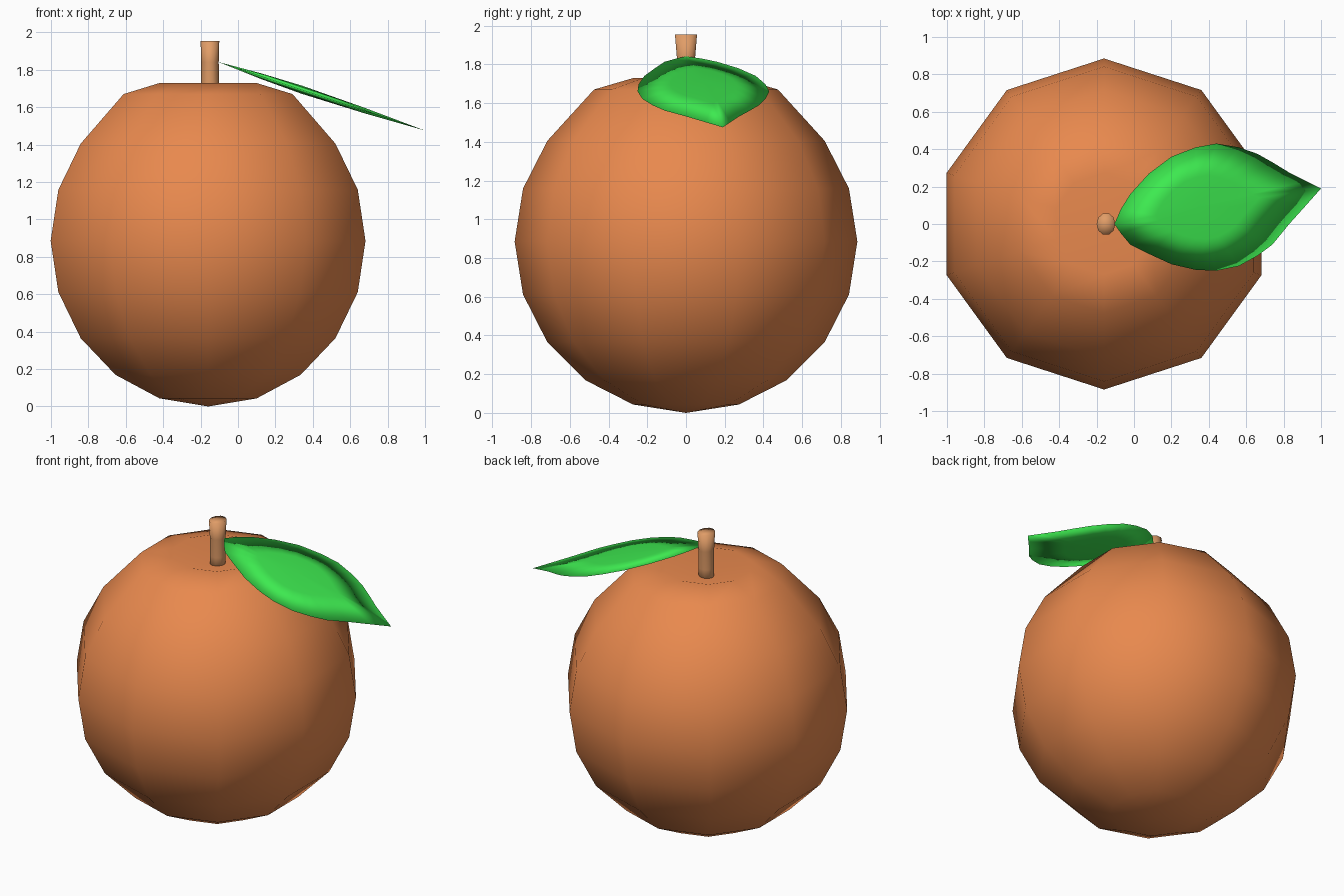
import bpy, bmesh
from math import sin, cos, pi, radians

if "Cube" in bpy.data.objects:
    bpy.data.objects.remove(bpy.data.objects["Cube"])

CX = -0.16  # axis of fruit and stem


def make_object(name, bm, color):
    bmesh.ops.recalc_face_normals(bm, faces=bm.faces)
    mesh = bpy.data.meshes.new(name)
    bm.to_mesh(mesh)
    bm.free()
    for p in mesh.polygons:
        p.use_smooth = True
    ob = bpy.data.objects.new(name, mesh)
    bpy.context.collection.objects.link(ob)
    mat = bpy.data.materials.new(name + "_color")
    mat.diffuse_color = (*color, 1)
    mat.use_nodes = True
    mat.node_tree.nodes["Principled BSDF"].inputs["Base Color"].default_value = mat.diffuse_color
    mesh.materials.append(mat)
    return ob


def bridge(bm, rings):
    for a, b in zip(rings, rings[1:]):
        n = len(a)
        for i in range(n):
            j = (i + 1) % n
            bm.faces.new((a[i], a[j], b[j], b[i]))


def fan(bm, ring, tip):
    for i in range(len(ring)):
        bm.faces.new((ring[i], ring[(i + 1) % len(ring)], tip))


# Fruit: ten-sided sphere with a dimple around the stem
R = 0.885
profile = [(R * sin(radians(a)), R - R * cos(radians(a))) for a in range(18, 127, 18)]
profile += [(0.475, 1.67), (0.27, 1.73)]
bm = bmesh.new()
rings = [[bm.verts.new((CX + r * cos(pi / 2 + i * pi / 5), r * sin(pi / 2 + i * pi / 5), z))
          for i in range(10)] for r, z in profile]
bridge(bm, rings)
fan(bm, rings[0], bm.verts.new((CX, 0, 0)))
fan(bm, rings[-1], bm.verts.new((CX, 0, 1.65)))
make_object("fruit", bm, (0.81, 0.25, 0.076))

# Stem: short twig, a little wider at the top
bm = bmesh.new()
rings = [[bm.verts.new((CX + 0.01 + rx * cos(i * pi / 5), ry * sin(i * pi / 5), z))
          for i in range(10)]
         for rx, ry, z in [(0.05, 0.045, 1.62), (0.048, 0.048, 1.72),
                           (0.047, 0.05, 1.84), (0.05, 0.06, 1.955)]]
bridge(bm, rings)
for ring, z in ((rings[0], 1.62), (rings[-1], 1.955)):
    fan(bm, ring, bm.verts.new((CX + 0.01, 0, z)))
make_object("stem", bm, (0.75, 0.335, 0.136))

# Leaf: drooping outline (x, low y, high y) bulging to a centre point on each side
stations = [(-0.07, -0.05, 0.08), (-0.02, -0.11, 0.16), (0.08, -0.16, 0.27),
            (0.20, -0.215, 0.36), (0.33, -0.245, 0.41), (0.44, -0.25, 0.43),
            (0.56, -0.225, 0.41), (0.66, -0.17, 0.375), (0.74, -0.11, 0.33),
            (0.83, 0.0, 0.275), (0.92, 0.10, 0.23)]


def leaf_z(x):
    return 1.84 - (x + 0.1) * 0.332


outline = ([(-0.105, 0.0)] + [(x, lo) for x, lo, hi in stations] + [(1.0, 0.19)]
           + [(x, hi) for x, lo, hi in reversed(stations)])
MX, MY = 0.34, 0.09
bm = bmesh.new()
rim = [bm.verts.new((x, y, leaf_z(x))) for x, y in outline]
for side in (1, -1):
    inner = [bm.verts.new((MX + (x - MX) * 0.5, MY + (y - MY) * 0.5,
                           leaf_z(MX + (x - MX) * 0.5) + side * 0.015)) for x, y in outline]
    bridge(bm, [rim, inner])
    fan(bm, inner, bm.verts.new((MX, MY, leaf_z(MX) + side * 0.022)))
make_object("leaf", bm, (0.047, 0.82, 0.08))
